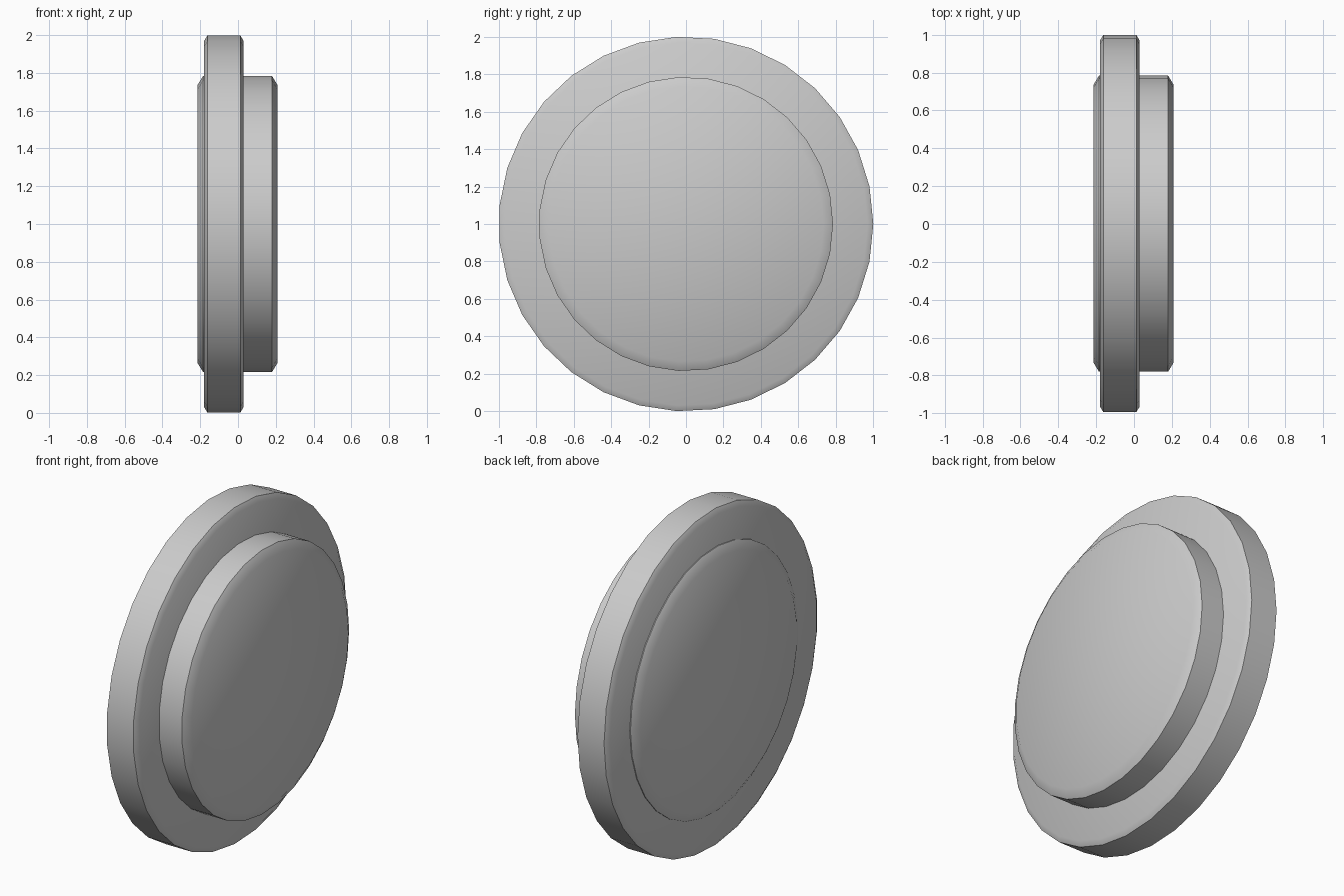
import bpy
import bmesh
from math import cos, sin, tau, radians

SIDES = 31

cube = bpy.data.objects.get("Cube")
if cube:
    bpy.data.objects.remove(cube, do_unlink=True)

grey = bpy.data.materials.new("plain grey")
grey.use_nodes = True
colour = (0.6, 0.6, 0.6, 1)
grey.diffuse_color = colour
grey.node_tree.nodes["Principled BSDF"].inputs["Base Color"].default_value = colour


def disc(name, x0, x1, radius, inset_x, inset_r):
    """Chamfered disc with its axis along x, standing on its rim."""
    bm = bmesh.new()
    profile = [(x0, radius - inset_r), (x0 + inset_x, radius),
               (x1 - inset_x, radius), (x1, radius - inset_r)]
    rings = [[bm.verts.new((x, r * cos(tau * i / SIDES), 1 + r * sin(tau * i / SIDES)))
              for i in range(SIDES)] for x, r in profile]
    for a, b in zip(rings, rings[1:]):
        for i in range(SIDES):
            j = (i + 1) % SIDES
            bm.faces.new((a[i], a[j], b[j], b[i]))
    bm.faces.new(rings[0])
    bm.faces.new(rings[-1])
    bmesh.ops.recalc_face_normals(bm, faces=bm.faces)
    mesh = bpy.data.meshes.new(name)
    bm.to_mesh(mesh)
    bm.free()
    mesh.materials.append(grey)
    obj = bpy.data.objects.new(name, mesh)
    bpy.context.collection.objects.link(obj)
    bpy.ops.object.select_all(action='DESELECT')
    obj.select_set(True)
    bpy.context.view_layer.objects.active = obj
    bpy.ops.object.shade_smooth_by_angle(angle=radians(35))
    return obj


# Wide outer flange and the thicker hub passing through it
disc("flange", -0.18, 0.03, 1.0, 0.018, 0.03)
disc("hub", -0.215, 0.21, 0.785, 0.03, 0.05)
